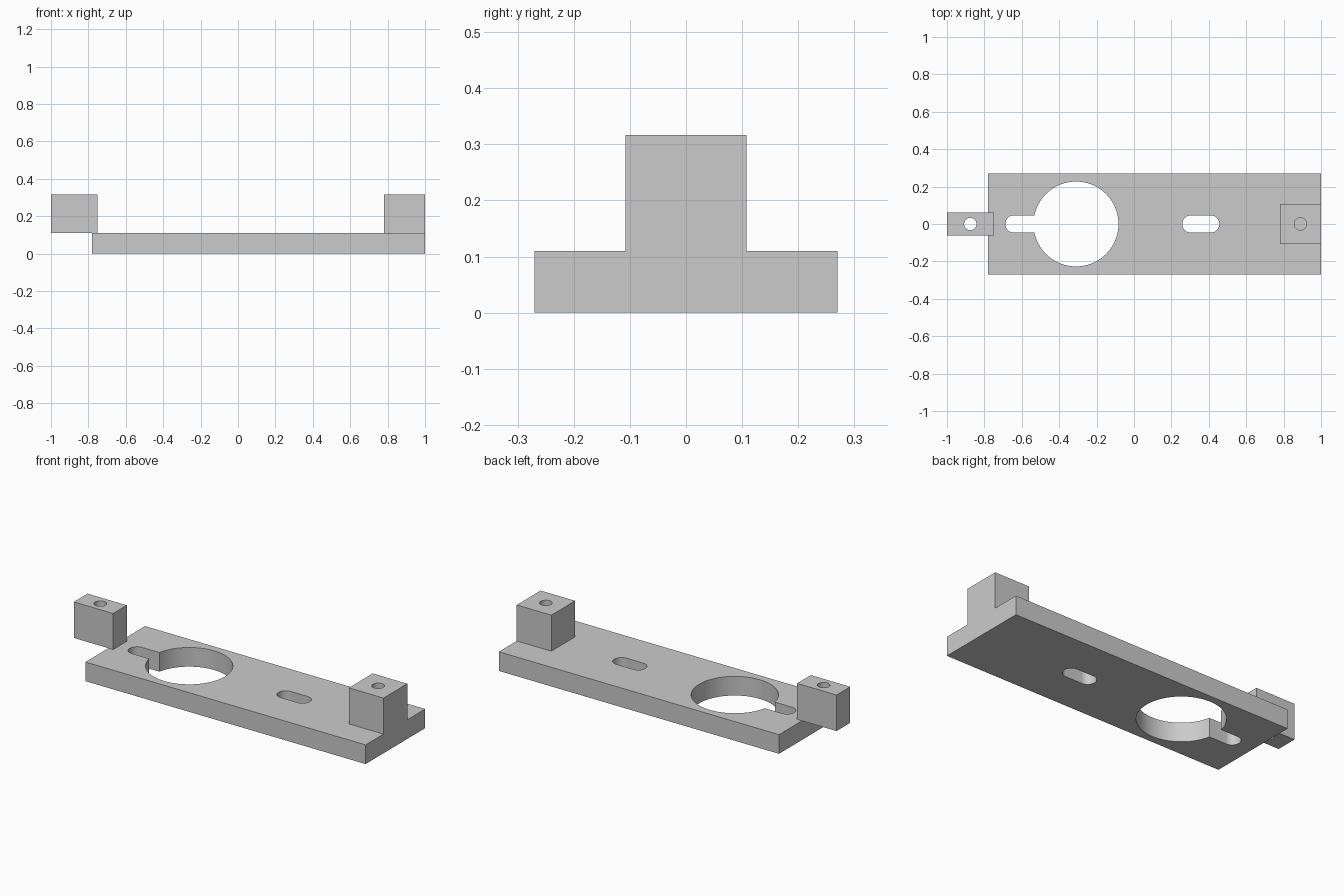
import bpy
import bmesh
import math

cube = bpy.data.objects.get("Cube")
if cube:
    bpy.data.objects.remove(cube, do_unlink=True)

# Single grey material
grey = bpy.data.materials.new("grey")
grey.use_nodes = True
colour = (0.6, 0.6, 0.6, 1)
grey.diffuse_color = colour
grey.node_tree.nodes["Principled BSDF"].inputs["Base Color"].default_value = colour


def extrude(name, outline, bottom, top):
    """Solid prism from a counter-clockwise outline."""
    bm = bmesh.new()
    base = bm.faces.new([bm.verts.new((x, y, bottom)) for x, y in outline])
    result = bmesh.ops.extrude_face_region(bm, geom=[base], use_keep_orig=True)
    verts = [v for v in result["geom"] if isinstance(v, bmesh.types.BMVert)]
    bmesh.ops.translate(bm, verts=verts, vec=(0, 0, top - bottom))
    bmesh.ops.recalc_face_normals(bm, faces=bm.faces)
    mesh = bpy.data.meshes.new(name)
    bm.to_mesh(mesh)
    bm.free()
    mesh.materials.append(grey)
    obj = bpy.data.objects.new(name, mesh)
    bpy.context.collection.objects.link(obj)
    return obj


def rectangle(x0, x1, half):
    return [(x0, -half), (x1, -half), (x1, half), (x0, half)]


def slot(x0, x1, radius, steps=32):
    """Round-ended outline; a circle when both centres coincide."""
    points = []
    for centre, start in ((x1, -math.pi / 2), (x0, math.pi / 2)):
        count = steps if x0 == x1 else steps + 1
        for i in range(count):
            a = start + math.pi * i / steps
            points.append((centre + radius * math.cos(a), radius * math.sin(a)))
    return points


def cut(obj, outline, bottom, top):
    """Remove a prism from a part."""
    cutter = extrude("cutter", outline, bottom, top)
    cutter.hide_render = True
    mod = obj.modifiers.new("opening", "BOOLEAN")
    mod.operation = "DIFFERENCE"
    mod.solver = "EXACT"
    mod.object = cutter
    bpy.context.view_layer.objects.active = obj
    bpy.ops.object.modifier_apply(modifier=mod.name)
    mesh = cutter.data
    bpy.data.objects.remove(cutter, do_unlink=True)
    bpy.data.meshes.remove(mesh)


plate_top, post_top = 0.11, 0.317

# Base plate with a keyhole and an adjustment slot
plate = extrude("base_plate", rectangle(-0.78, 1.0, 0.27), 0, plate_top)
cut(plate, slot(-0.31, -0.31, 0.227, 48), -0.1, 0.3)
cut(plate, slot(-0.642, -0.4, 0.046), -0.1, 0.3)
cut(plate, slot(0.304, 0.41, 0.046), -0.1, 0.3)

# Overhanging narrow post and wide post, each with a vertical bore
narrow_post = extrude("narrow_post", rectangle(-1.0, -0.75, 0.062), plate_top, post_top)
cut(narrow_post, slot(-0.875, -0.875, 0.033), 0, 0.5)
wide_post = extrude("wide_post", rectangle(0.78, 1.0, 0.108), plate_top, post_top)
cut(wide_post, slot(0.89, 0.89, 0.033), 0, 0.5)

# Smooth bores with crisp edges
for part in (plate, narrow_post, wide_post):
    bpy.ops.object.select_all(action="DESELECT")
    part.select_set(True)
    bpy.context.view_layer.objects.active = part
    bpy.ops.object.shade_smooth_by_angle(angle=math.radians(30))
